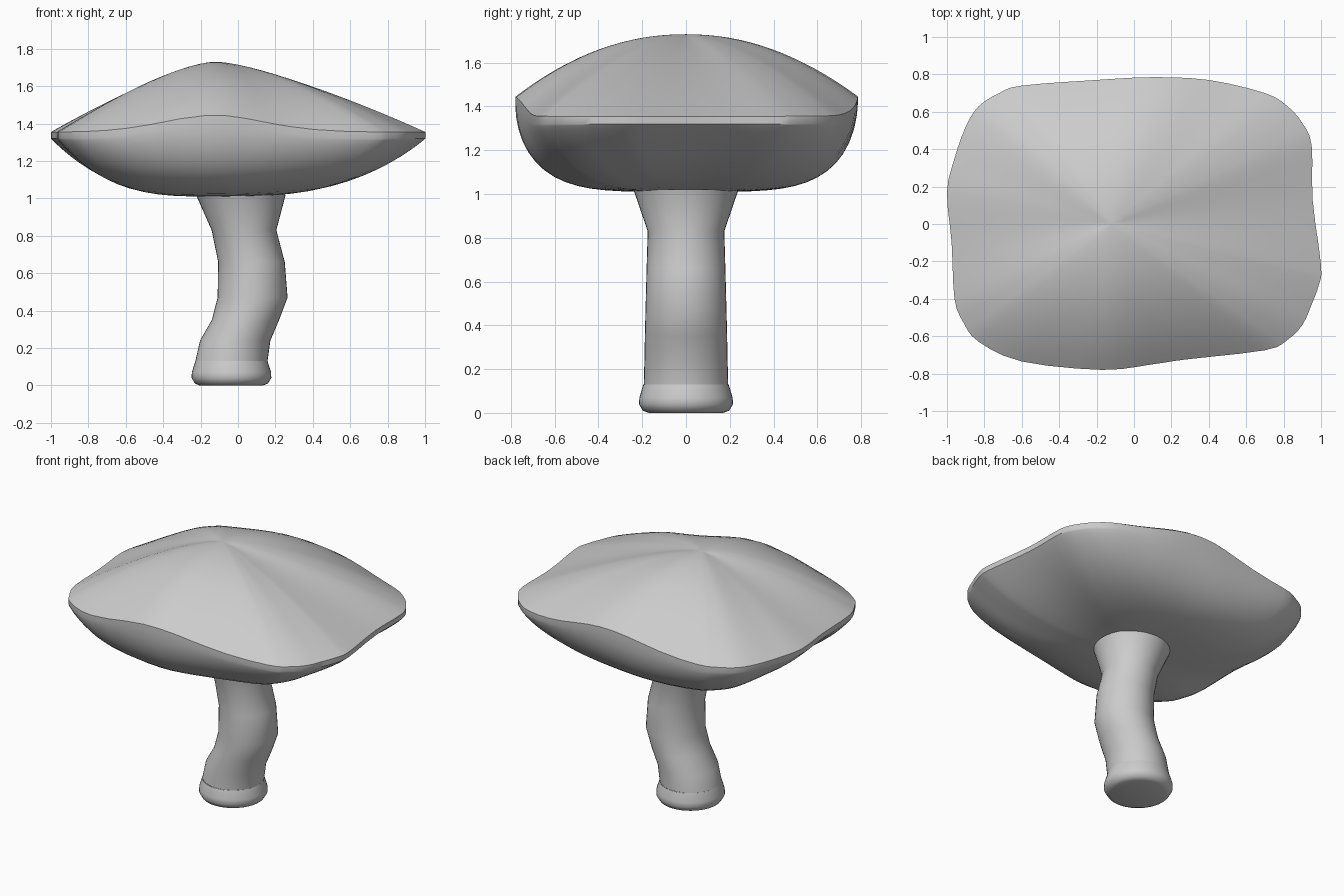
import bpy
import bmesh
from math import sin, cos, pi, exp
from mathutils import Vector

if "Cube" in bpy.data.objects:
    bpy.data.objects.remove(bpy.data.objects["Cube"], do_unlink=True)

grey = bpy.data.materials.new("plain grey")
grey.use_nodes = True
colour = (0.6, 0.6, 0.6, 1)
grey.diffuse_color = colour
grey.node_tree.nodes["Principled BSDF"].inputs["Base Color"].default_value = colour


def loft(name, rings, start=None, end=None, angle=40):
    """Bridge closed rings of points; close an end with a fan to a point."""
    bm = bmesh.new()
    loops = [[bm.verts.new(p) for p in ring] for ring in rings]
    count = len(loops[0])
    for low, high in zip(loops, loops[1:]):
        for i in range(count):
            j = (i + 1) % count
            bm.faces.new((low[i], low[j], high[j], high[i]))
    for loop, tip in ((loops[0], start), (loops[-1], end)):
        if tip is not None:
            centre = bm.verts.new(tip)
            for i in range(count):
                bm.faces.new((loop[i], loop[(i + 1) % count], centre))
    bmesh.ops.recalc_face_normals(bm, faces=bm.faces)
    mesh = bpy.data.meshes.new(name)
    bm.to_mesh(mesh)
    bm.free()
    mesh.materials.append(grey)
    obj = bpy.data.objects.new(name, mesh)
    bpy.context.collection.objects.link(obj)
    bpy.ops.object.select_all(action="DESELECT")
    obj.select_set(True)
    bpy.context.view_layer.objects.active = obj
    bpy.ops.object.shade_smooth_by_angle(angle=angle * pi / 180)
    return obj


def smooth_loop(points, steps=3):
    """Resample a closed loop with a rounded spline."""
    n, result = len(points), []
    for i in range(n):
        a, b, c, d = (Vector(points[(i + k) % n]) for k in (-1, 0, 1, 2))
        for s in range(steps):
            t = s / steps
            result.append(b + (c - a) * t / 2 + (a * 2 - b * 5 + c * 4 - d) * t**2 / 2
                          + (b * 3 - a - c * 3 + d) * t**3 / 2)
    return result


# Cap outline, a wavy rounded rectangle
outline = smooth_loop([
    (1, -.22), (.955, .13), (.95, .42), (.9, .54), (.82, .63), (.7, .7), (.4, .77),
    (.1, .785), (-.2, .77), (-.6, .74), (-.72, .7), (-.83, .63), (-.9, .52),
    (-.96, .35), (-1, .17), (-.975, -.1), (-.96, -.4), (-.91, -.53), (-.83, -.63),
    (-.6, -.735), (-.17, -.78), (.1, -.75), (.27, -.725), (.7, -.675), (.82, -.62),
    (.9, -.54), (.95, -.43), (.99, -.32)])
AXIS = Vector((-.12, 0))
PEAK, BASE = 1.73, 1.01


def rim_height(p):
    """The rim arches up along the front and back."""
    crest = -.12 if p.y < 0 else .08
    return 1.355 + .09 * exp(-((p.x - crest) / .4) ** 2) * (p.y / .78) ** 2


def sideways(p):
    """0 toward the ends of the cap, 1 toward its front and back."""
    d = p - AXIS
    return d.y ** 2 / d.length_squared


def top_height(p, t):
    rim = rim_height(p)
    return rim + (PEAK - rim) * (1 - t ** (1.3 + .8 * sideways(p)))


def under_height(p, t):
    w = sideways(p)
    rise = 1 - max(0, 1 - t ** (2.75 + 1.75 * w)) ** (1 - .5 * w)
    return BASE + (rim_height(p) - .035 - BASE) * rise


def cap_ring(height, t):
    return [(*AXIS.lerp(p, t), height(p, t)) for p in outline]


steps = 16
top_rings = [cap_ring(top_height, k / steps) for k in range(1, steps + 1)]
loft("cap_top", top_rings, start=(*AXIS, PEAK))

under_rings = [cap_ring(under_height, sin(k / steps * pi / 2)) for k in range(1, steps + 1)]
under_rings.append([(p.x, p.y, rim_height(p)) for p in outline])
loft("cap_underside", under_rings, start=(*AXIS, BASE))


def oval(z, x, rx, ry, sides=40):
    return [(x + rx * cos(2 * pi * i / sides), ry * sin(2 * pi * i / sides), z)
            for i in range(sides)]


# Swollen foot
foot = [(0, -.035, .17, .17), (.01, -.035, .195, .197), (.04, -.035, .213, .215),
        (.07, -.035, .212, .213), (.13, -.035, .193, .195)]
loft("stem_foot", [oval(*r) for r in foot], start=(-.035, 0, 0), angle=50)

# Curved stem flaring into the cap
stem = [(.13, -.035, .193, .193), (.24, -.015, .188, .19), (.35, .04, .18, .188),
        (.47, .078, .187, .185), (.66, .072, .178, .18), (.83, .032, .173, .175),
        (1.02, .015, .24, .24)]
loft("stem", [oval(*r) for r in stem])
